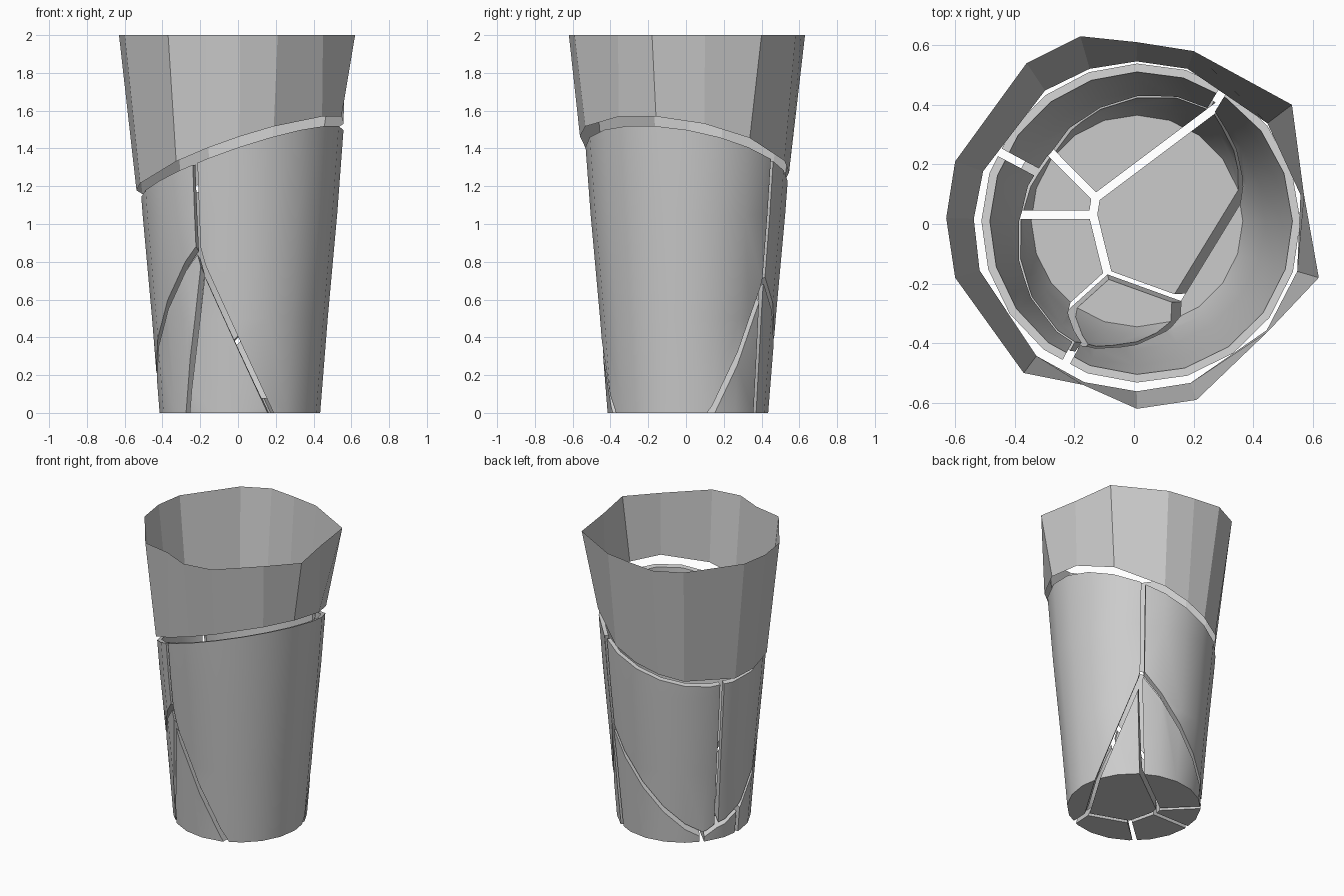
import bpy, bmesh, math
from mathutils import Vector

if "Cube" in bpy.data.objects:
    bpy.data.objects.remove(bpy.data.objects["Cube"])

GAP = 0.014
CENTRE = Vector((0.01, 0.01, 0))


def rim_cut(x, y):
    """Height of the sloping break below the rim."""
    return 1.365 + 0.33 * x - 0.17 * y


def make_object(name, bm, smooth):
    bmesh.ops.recalc_face_normals(bm, faces=bm.faces)
    mesh = bpy.data.meshes.new(name)
    bm.to_mesh(mesh)
    bm.free()
    ob = bpy.data.objects.new(name, mesh)
    bpy.context.collection.objects.link(ob)
    if smooth:
        bpy.context.view_layer.objects.active = ob
        ob.select_set(True)
        bpy.ops.object.shade_smooth_by_angle(angle=math.radians(30))
        ob.select_set(False)
    return ob


def lathe(profile, n):
    """Closed solid of revolution; profile starts and ends on the axis."""
    bm = bmesh.new()
    rings = []
    for r, z in profile:
        if r == 0:
            rings.append([bm.verts.new(CENTRE + Vector((0, 0, z)))] * n)
        else:
            rings.append([bm.verts.new(CENTRE + Vector((
                r * math.cos(2 * math.pi * i / n), r * math.sin(2 * math.pi * i / n), z)))
                for i in range(n)])
    for a, b in zip(rings, rings[1:]):
        for i in range(n):
            j = (i + 1) % n
            bm.faces.new(list(dict.fromkeys((a[i], a[j], b[j], b[i]))))
    return bm


def keep_side(bm, n, d):
    """Keep the part where n.p + d >= 0, capping the cut."""
    length = n.length
    no = n / length
    co = no * (-d / length)
    res = bmesh.ops.bisect_plane(bm, geom=bm.verts[:] + bm.edges[:] + bm.faces[:], dist=1e-5,
                                 plane_co=co, plane_no=no, clear_inner=True)
    edges = [e for e in res['geom_cut'] if isinstance(e, bmesh.types.BMEdge) and e.is_valid and e.is_boundary]
    if edges:
        bmesh.ops.triangle_fill(bm, edges=edges, normal=no, use_beauty=True)


# Rim: thin faceted band with an uneven outline and a sloping lower edge
outline = [(0.62, -0.18), (0.57, 0.10), (0.53, 0.40), (0.2, 0.58), (0.01, 0.61), (-0.18, 0.63),
           (-0.36, 0.54), (-0.6, 0.21), (-0.63, 0.02), (-0.6, -0.18), (-0.37, -0.5),
           (-0.17, -0.54), (0.01, -0.62), (0.21, -0.59), (0.45, -0.36)]
bm = bmesh.new()
top, low = [], []
for x, y in outline:
    top.append(bm.verts.new((x, y, 2)))
    a = math.atan2(y, x)
    z = rim_cut(0.56 * math.cos(a), 0.56 * math.sin(a))
    r = 0.44 + 0.083 * z
    low.append(bm.verts.new((r * math.cos(a), r * math.sin(a), z)))
for i in range(len(top)):
    j = (i + 1) % len(top)
    bm.faces.new((low[i], low[j], top[j], top[i]))
make_object("rim_band", bm, False)

# Lower shards: each owns the region where its linear function is the largest
cells = {
    "floor_shard_middle": (0, 0, 0, 0),
    "wall_shard_right": (0.85, -0.52, 0.376, -0.283),
    "wall_shard_back": (-0.68, 0.42, 0.376, -0.247),
    "wall_shard_left": (-0.727, 0.332, 0.376, -0.247),
    "floor_shard_back": (-0.24, 0.32, 0, -0.059),
    "floor_shard_left": (-0.485, 0.076, 0, -0.069),
    "floor_shard_front_left": (-0.485, -0.12, 0, -0.063),
    "floor_shard_front": (-0.17, -0.47, -0.09, -0.0875),
}
profile = [(0, 0), (0.425, 0), (0.465, 0.5), (0.515, 1.05), (0.56, 1.65),
           (0.535, 1.65), (0.485, 1.05), (0.43, 0.5), (0.385, 0.18), (0.355, 0.08), (0, 0.08)]
for name, f in cells.items():
    bm = lathe(profile, 20)
    keep_side(bm, Vector((0.33, -0.17, -1)), 1.365 - 0.05)
    for other, g in cells.items():
        if other != name:
            n = Vector(f[:3]) - Vector(g[:3])
            keep_side(bm, n, f[3] - g[3] - GAP * n.length)
    make_object(name, bm, True)
